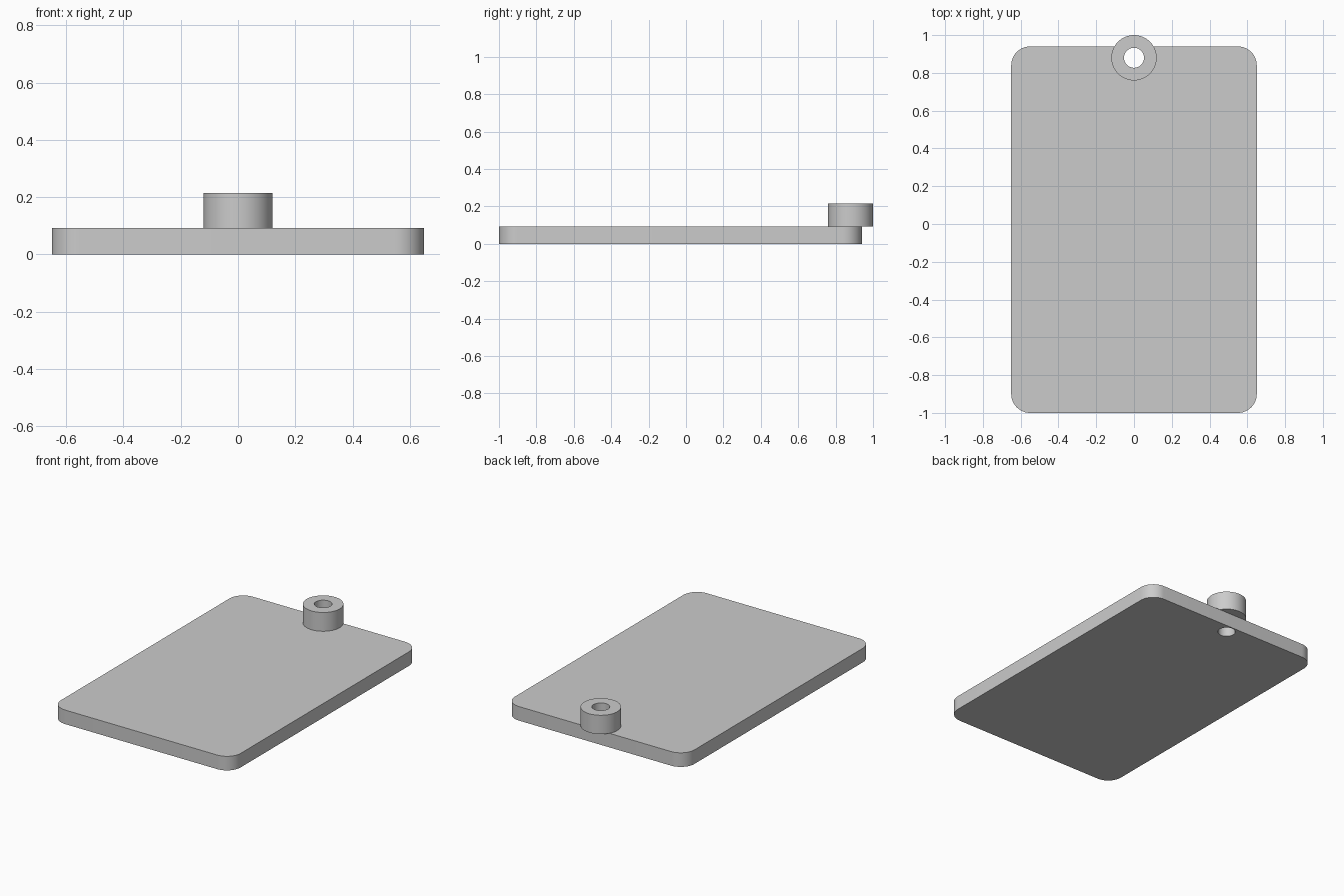
import bpy
import bmesh
from math import cos, sin, pi, radians

cube = bpy.data.objects.get("Cube")
if cube:
    bpy.data.objects.remove(cube, do_unlink=True)

HALF_WIDTH, FRONT, BACK, CORNER = 0.65, -1.0, 0.94, 0.1
PLATE_TOP, BOSS_TOP = 0.092, 0.215
BOSS_Y, BOSS_RADIUS, HOLE_RADIUS = 0.88, 0.12, 0.053

grey = bpy.data.materials.new("light grey")
grey.use_nodes = True
colour = (0.6, 0.6, 0.6, 1)
grey.diffuse_color = colour
grey.node_tree.nodes["Principled BSDF"].inputs["Base Color"].default_value = colour


def arc(cx, cy, radius, start, sweep, steps):
    return [(cx + radius * cos(start + sweep * i / steps),
             cy + radius * sin(start + sweep * i / steps)) for i in range(steps + 1)]


def extrude_outline(name, outline, bottom, top):
    """Closed prism from a flat outline."""
    bm = bmesh.new()
    face = bm.faces.new([bm.verts.new((x, y, bottom)) for x, y in outline])
    result = bmesh.ops.extrude_face_region(bm, geom=[face])
    raised = [v for v in result["geom"] if isinstance(v, bmesh.types.BMVert)]
    bmesh.ops.translate(bm, verts=raised, vec=(0, 0, top - bottom))
    bmesh.ops.recalc_face_normals(bm, faces=bm.faces)
    mesh = bpy.data.meshes.new(name)
    bm.to_mesh(mesh)
    bm.free()
    mesh.materials.append(grey)
    obj = bpy.data.objects.new(name, mesh)
    bpy.context.collection.objects.link(obj)
    return obj


def circle(radius):
    return arc(0, BOSS_Y, radius, 0, 2 * pi, 64)[:-1]


# Rounded base plate
corners = [(1, BACK - CORNER), (-1, BACK - CORNER),
           (-1, FRONT + CORNER), (1, FRONT + CORNER)]
outline = []
for i, (side, y) in enumerate(corners):
    outline += arc(side * (HALF_WIDTH - CORNER), y, CORNER, i * pi / 2, pi / 2, 12)
plate = extrude_outline("base_plate", outline, 0, PLATE_TOP)

# Round boss overhanging the back edge
boss = extrude_outline("hanging_boss", circle(BOSS_RADIUS), PLATE_TOP, BOSS_TOP)

# Hole drilled through both parts
cutter = extrude_outline("hole_cutter", circle(HOLE_RADIUS), -0.1, BOSS_TOP + 0.1)
cutter.hide_render = True
for obj in (plate, boss):
    drill = obj.modifiers.new("hole", 'BOOLEAN')
    drill.operation = 'DIFFERENCE'
    drill.solver = 'EXACT'
    drill.object = cutter
    bpy.ops.object.select_all(action='DESELECT')
    obj.select_set(True)
    bpy.context.view_layer.objects.active = obj
    bpy.ops.object.modifier_apply(modifier=drill.name)
    bpy.ops.object.shade_smooth_by_angle(angle=radians(30))
bpy.data.objects.remove(cutter, do_unlink=True)
